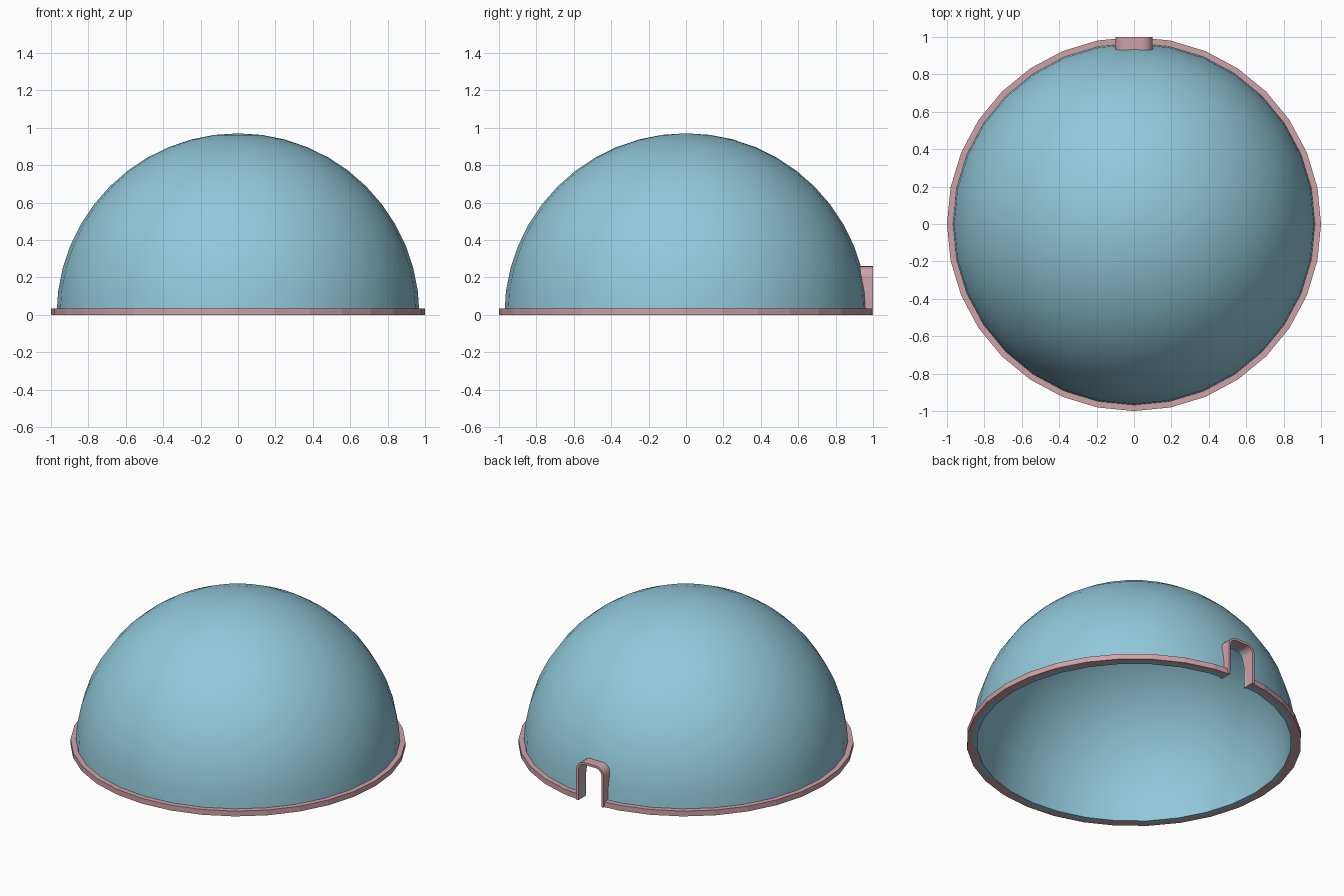
import bpy, bmesh, math

if "Cube" in bpy.data.objects:
    bpy.data.objects.remove(bpy.data.objects["Cube"])

SEG = 32


def material(name, color):
    m = bpy.data.materials.new(name)
    m.diffuse_color = color
    m.use_nodes = True
    m.node_tree.nodes["Principled BSDF"].inputs["Base Color"].default_value = m.diffuse_color
    return m


blue = material("dome_blue", (0.29, 0.58, 0.70, 1))
pink = material("trim_pink", (0.62, 0.36, 0.39, 1))


def make(name, bm, mat=None):
    bmesh.ops.recalc_face_normals(bm, faces=bm.faces)
    me = bpy.data.meshes.new(name)
    bm.to_mesh(me)
    bm.free()
    ob = bpy.data.objects.new(name, me)
    bpy.context.collection.objects.link(ob)
    if mat:
        me.materials.append(mat)
    return ob


def lathe(name, profile, mat):
    """Spin a closed (radius, z) profile round z."""
    bm = bmesh.new()
    vs = [bm.verts.new((r, 0, z)) for r, z in profile]
    es = [bm.edges.new((vs[i], vs[(i + 1) % len(vs)])) for i in range(len(vs))]
    bmesh.ops.spin(bm, geom=vs + es, cent=(0, 0, 0), axis=(0, 0, 1),
                   angle=math.tau, steps=SEG)
    bmesh.ops.remove_doubles(bm, verts=bm.verts, dist=1e-4)
    bmesh.ops.dissolve_degenerate(bm, edges=bm.edges, dist=1e-5)
    return make(name, bm, mat)


def arch(half, top, rad, foot):
    """Open arch outline from left foot to right foot, rounded at the top."""
    pts = [(-half, foot)]
    for cx, a0 in ((-half + rad, 180), (half - rad, 90)):
        for k in range(7):
            a = math.radians(a0 - 15 * k)
            pts.append((cx + rad * math.cos(a), top - rad + rad * math.sin(a)))
    return pts + [(half, foot)]


def extrude_y(name, outline, y0, y1, mat=None):
    bm = bmesh.new()
    f = bm.faces.new([bm.verts.new((x, y0, z)) for x, z in outline])
    r = bmesh.ops.extrude_face_region(bm, geom=[f])
    bmesh.ops.translate(bm, vec=(0, y1 - y0, 0),
                        verts=[v for v in r["geom"] if isinstance(v, bmesh.types.BMVert)])
    return make(name, bm, mat)


# Thin hemispherical shell
N = 12
angles = [math.pi / 2 * i / N for i in range(N + 1)]
outer = [(0.97 * math.cos(a), 0.97 * math.sin(a)) for a in angles]
inner = [(0.94 * math.cos(a), 0.94 * math.sin(a)) for a in reversed(angles)]
dome = lathe("dome", outer + inner, blue)

# Base rim
rim = lathe("rim", [(0.94, 0), (1, 0), (1, 0.035), (0.94, 0.035)], pink)

# Doorway cutter
cutter = extrude_y("doorway_cutter", arch(0.085, 0.245, 0.045, -0.1), 0.7, 1.2)
cutter.hide_render = True
cutter.hide_viewport = True
for ob in (dome, rim):
    m = ob.modifiers.new("doorway", "BOOLEAN")
    m.operation = "DIFFERENCE"
    m.solver = "EXACT"
    m.object = cutter

# Doorway frame
frame = arch(0.1, 0.26, 0.06, 0) + arch(0.085, 0.245, 0.045, 0)[::-1]
door = extrude_y("doorway_frame", frame, 0.92, 1.0, pink)

# Smooth shading with sharp edges kept
for ob, deg in ((dome, 30), (rim, 5), (door, 30)):
    bpy.ops.object.select_all(action="DESELECT")
    ob.select_set(True)
    bpy.context.view_layer.objects.active = ob
    bpy.ops.object.shade_smooth_by_angle(angle=math.radians(deg))
